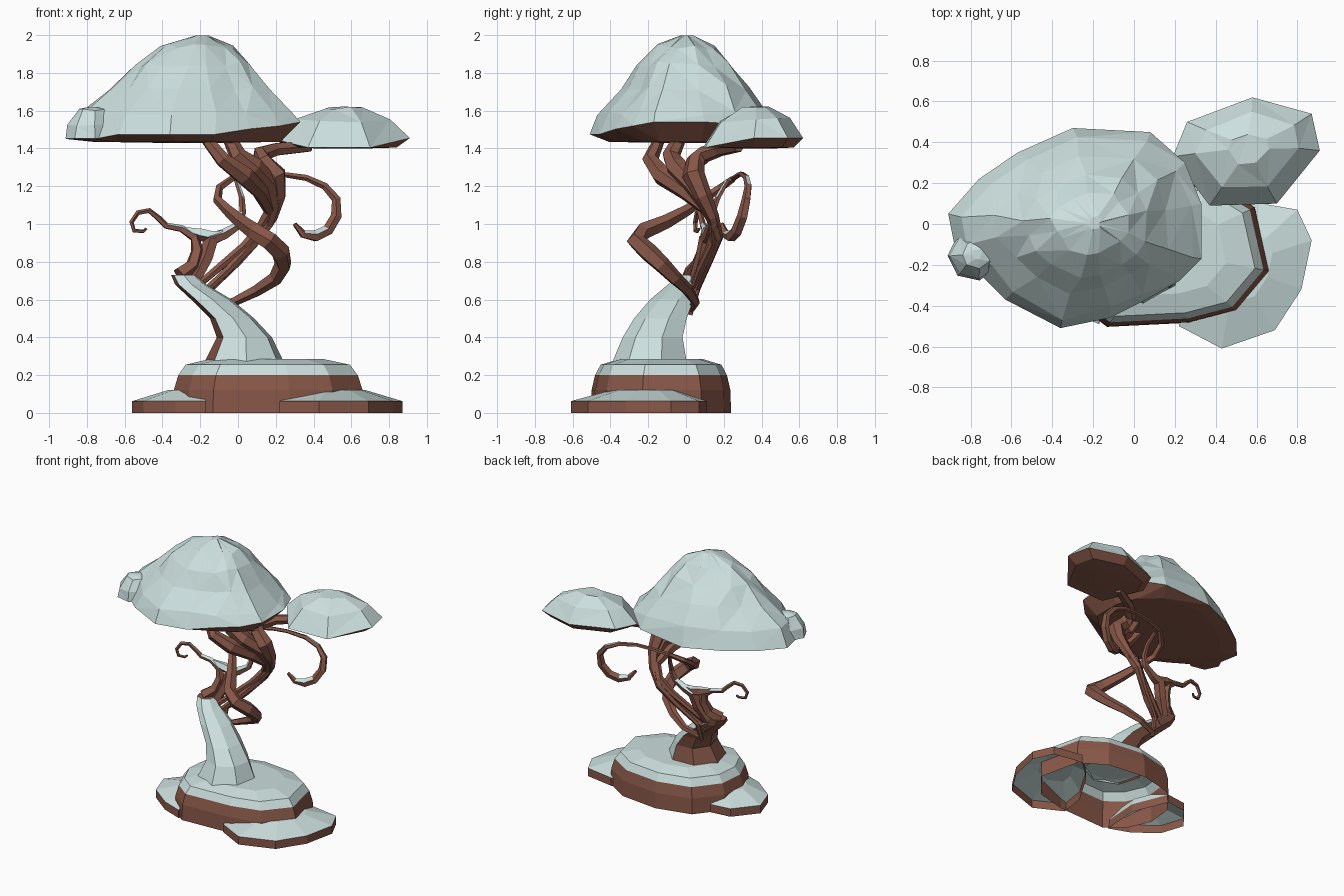
import bpy, bmesh, math, random
from mathutils import Vector

if "Cube" in bpy.data.objects:
    bpy.data.objects.remove(bpy.data.objects["Cube"])

random.seed(4)


def material(name, col):
    m = bpy.data.materials.new(name)
    m.diffuse_color = (*col, 1)
    m.use_nodes = True
    m.node_tree.nodes["Principled BSDF"].inputs["Base Color"].default_value = m.diffuse_color
    return m


MATS = [material("brown_bark", (0.25, 0.098, 0.066)),
        material("pale_frost", (0.60, 0.74, 0.73))]
BROWN, FROST = 0, 1


def loft(name, rings, bands, cap_end=None, cap_start=None, rule=None, tri=False):
    """Skin rings of points (counter-clockwise), one material per band."""
    bm = bmesh.new()
    vr = [[bm.verts.new(p) for p in r] for r in rings]
    n = len(rings[0])
    for k in range(len(vr) - 1):
        for i in range(n):
            j = (i + 1) % n
            f = bm.faces.new((vr[k][i], vr[k][j], vr[k + 1][j], vr[k + 1][i]))
            f.material_index = bands[k]
    if cap_end is not None:
        bm.faces.new(vr[-1]).material_index = cap_end
    if cap_start is not None:
        bm.faces.new(vr[0][::-1]).material_index = cap_start
    if tri:
        bmesh.ops.triangulate(bm, faces=bm.faces[:])
    bm.normal_update()
    if rule:
        for f in bm.faces:
            f.material_index = rule(f)
    me = bpy.data.meshes.new(name)
    bm.to_mesh(me)
    bm.free()
    for m in MATS:
        me.materials.append(m)
    ob = bpy.data.objects.new(name, me)
    bpy.context.collection.objects.link(ob)
    return ob


def scaled(outline, c, s, z, sy=1.0):
    return [(c[0] + (x - c[0]) * s, c[1] + (y - c[1]) * s * sy, z) for x, y in outline]


def tube(name, pts, radii, sides=5, rule=None):
    """Faceted strand along a polyline, radii spread along its length."""
    P = [Vector(p) for p in pts]
    rings, u = [], None
    for i, p in enumerate(P):
        t = (P[min(i + 1, len(P) - 1)] - P[max(i - 1, 0)]).normalized()
        u = t.orthogonal() if u is None else u - t * u.dot(t)
        u.normalize()
        v = t.cross(u)
        f = i / (len(P) - 1) * (len(radii) - 1)
        k = min(int(f), len(radii) - 2)
        r = radii[k] + (radii[k + 1] - radii[k]) * (f - k)
        rings.append([p + (u * math.cos(a) + v * math.sin(a)) * r
                      for a in (2 * math.pi * s / sides for s in range(sides))])
    return loft(name, rings, [BROWN] * len(P), BROWN, BROWN, rule)


def dome(name, outline, rim, apex, profile, base_z, jitter, tilt=0.0):
    """Foliage pad: brown underside, frosted faceted top. Profile rows: scale, z, y stretch."""
    rings = [scaled(outline, apex, 0.35, base_z), scaled(outline, apex, 0.8, base_z + 0.005),
             [(x, y, rim(x, y)) for x, y in outline]]
    for s, z, sy in profile:
        rings.append([(x + random.uniform(-jitter, jitter), y + random.uniform(-jitter, jitter),
                       z + tilt * (y - apex[1]) + random.uniform(-jitter, jitter) * (s > 0.2))
                      for x, y, z in scaled(outline, apex, s, z, sy)])
    return loft(name, rings, [BROWN, BROWN] + [FROST] * len(profile), FROST, BROWN, tri=True)


# Base mound: open-bottomed shell with frosted top
mound = [(-.13, -.5), (.27, -.48), (.5, -.42), (.66, -.23), (.59, .08), (.4, .2),
         (.1, .235), (-.17, .17), (-.32, -.02), (-.34, -.22), (-.26, -.4)]
mc = (.14, -.13)
loft("base_mound", [scaled(mound, mc, s, z) for s, z in
                    ((1.01, 0), (1, .12), (.95, .2), (.87, .255), (.6, .285))],
     [BROWN, BROWN, FROST, FROST], FROST)

# Low ledges on both sides
right = [(.22, -.5), (.43, -.61), (.69, -.52), (.82, -.32), (.87, -.08), (.8, .07),
         (.57, .11), (.4, -.05), (.25, -.3)]
left = [(-.26, .07), (-.42, .05), (-.56, -.12), (-.5, -.3), (-.33, -.43), (-.17, -.49), (-.15, -.2)]
for name, o, c in (("right_ledge", right, (.5, -.2)), ("left_ledge", left, (-.2, -.22))):
    loft(name, [scaled(o, c, 1, 0), scaled(o, c, 1, .062), scaled(o, c, .48, .12)],
         [BROWN, FROST], FROST)

# Leaning trunk: frosted on front and right, bark behind
trunk = []
for x, y, rx, ry, z in ((.035, -.185, .215, .205, .27), (.035, -.17, .15, .165, .4),
                        (-.03, -.13, .12, .145, .5), (-.14, -.07, .11, .12, .6),
                        (-.25, -.01, .085, .085, .68), (-.29, .02, .065, .06, .73)):
    trunk.append([(x + rx * math.cos(a), y + ry * math.sin(a), z)
                  for a in (2 * math.pi * (i + .3) / 7 for i in range(7))])
loft("trunk", trunk, [BROWN] * 5, BROWN,
     rule=lambda f: FROST if f.normal.z < .95 and f.normal.dot(Vector((.7, -.7, .2))) > .12 else BROWN)

# Long looping strand that ends in the right curl
tube("looping_strand", [(-.14, .03, .55), (-.02, .05, .59), (.1, .01, .65), (.2, -.06, .715),
                        (.24, -.13, .785), (.225, -.2, .85), (.165, -.265, .91), (.09, -.23, .96),
                        (.02, -.11, 1.01), (-.05, 0, 1.07), (-.11, .09, 1.13), (-.1, .18, 1.19),
                        (-.03, .25, 1.24)],
     [.018, .035, .053, .046, .026, .018])
curl_frost = lambda f: FROST if f.normal.z > .75 and f.calc_center_median().x > .36 else BROWN
tube("right_curl", [(-.03, .25, 1.24), (.1, .28, 1.26), (.22, .295, 1.265), (.36, .32, 1.245),
                    (.46, .33, 1.2), (.52, .32, 1.13), (.52, .3, 1.04), (.475, .27, .965),
                    (.41, .24, .935), (.345, .21, .945), (.3, .19, 1.0)],
     [.014, .014, .02, .03, .032, .012], rule=curl_frost)

# Left curl and the frosted saddle it grows from
saddle_frost = lambda f: FROST if f.normal.z > .35 and f.calc_center_median().z > .9 \
    and f.calc_center_median().x > -.34 else BROWN
tube("left_curl", [(-.31, .02, .73), (-.24, .06, .78), (-.215, .09, .86), (-.23, .1, .93),
                   (-.3, .1, .975), (-.38, .09, .99), (-.42, .08, 1.03), (-.47, .07, 1.07),
                   (-.53, .06, 1.06), (-.565, .05, 1.01), (-.55, .05, .965), (-.5, .06, .96),
                   (-.485, .07, .975)], [.045, .035, .02, .016, .014, .012, .008], rule=saddle_frost)
tube("saddle_strand", [(-.23, .05, .7), (-.17, .09, .82), (-.14, .11, .92), (-.07, .12, .945),
                       (0, .13, .99), (.025, .14, 1.06), (.02, .17, 1.14), (-.01, .22, 1.23)],
     [.035, .045, .025, .018, .012], rule=saddle_frost)
tube("saddle_bridge", [(-.3, .1, .975), (-.2, .11, .945), (-.13, .11, .93), (-.05, .12, .955)],
     [.012, .035, .035, .015], rule=saddle_frost)

# Rising bundle that carries the canopy
bundle = [
    ([(-.23, .03, .66), (-.1, .08, .77), (.03, .13, .88), (.12, .16, .98), (.17, .12, 1.07),
      (.12, 0, 1.17), (.03, -.13, 1.26), (-.08, -.19, 1.34), (-.17, -.14, 1.45)],
     [.02, .025, .035, .055, .03]),
    ([(-.2, .03, .62), (-.05, .08, .76), (.08, .15, .9), (.16, .15, 1.0), (.19, .1, 1.1),
      (.17, .03, 1.21), (.08, -.05, 1.3), (0, -.08, 1.36), (-.05, -.03, 1.46)],
     [.02, .025, .035, .06, .035]),
    ([(-.15, .02, .52), (-.14, .06, .66), (0, .12, .8), (.11, .17, .93), (.18, .14, 1.04),
      (.21, .09, 1.15), (.2, .04, 1.26), (.13, .05, 1.33), (.12, .1, 1.37), (.2, .18, 1.395),
      (.38, .28, 1.41)], [.015, .022, .035, .06, .045, .03]),
]
for i, (pts, radii) in enumerate(bundle):
    tube("canopy_branch_%d" % (i + 1), pts, radii, 6)

# Main canopy with a small lump at its left end
crown = [(-.91, .05), (-.88, -.1), (-.76, -.24), (-.63, -.37), (-.36, -.51), (-.12, -.46), (.06, -.37),
         (.22, -.28), (.33, -.17), (.33, .1), (.25, .3), (.08, .45), (-.3, .47), (-.57, .35), (-.76, .22)]
dome("main_canopy", crown,
     lambda x, y: 1.45 + .09 * max(0, min(1, (x + .05) / .35)) + (.025 if y < -.3 and x < .1 else 0),
     (-.19, 0), ((.9, 1.585, 1), (.68, 1.72, 1), (.49, 1.845, 1.05), (.29, 1.94, 1.1),
                 (.06, 1.998, 1)), 1.43, .014)
lump = [(-.785 + .128 * math.cos(a), -.155 + .125 * math.sin(a))
        for a in (2 * math.pi * (i + .5) / 7 for i in range(7))]
dome("canopy_lump", lump, lambda x, y: 1.452, (-.76, -.145),
     ((.94, 1.525, 1), (.55, 1.605, 1), (.2, 1.62, 1)), 1.447, .006)

# Smaller pad at the back right
pad = [(.37, .09), (.7, .1), (.91, .36), (.87, .54), (.58, .62), (.26, .5), (.19, .33)]
dome("side_canopy", pad, lambda x, y: 1.405 + .05 * max(0, min(1, (y - .1) / .26)),
     (.56, .375), ((.7, 1.55, 1), (.28, 1.617, 1)), 1.4, .008, .06)
